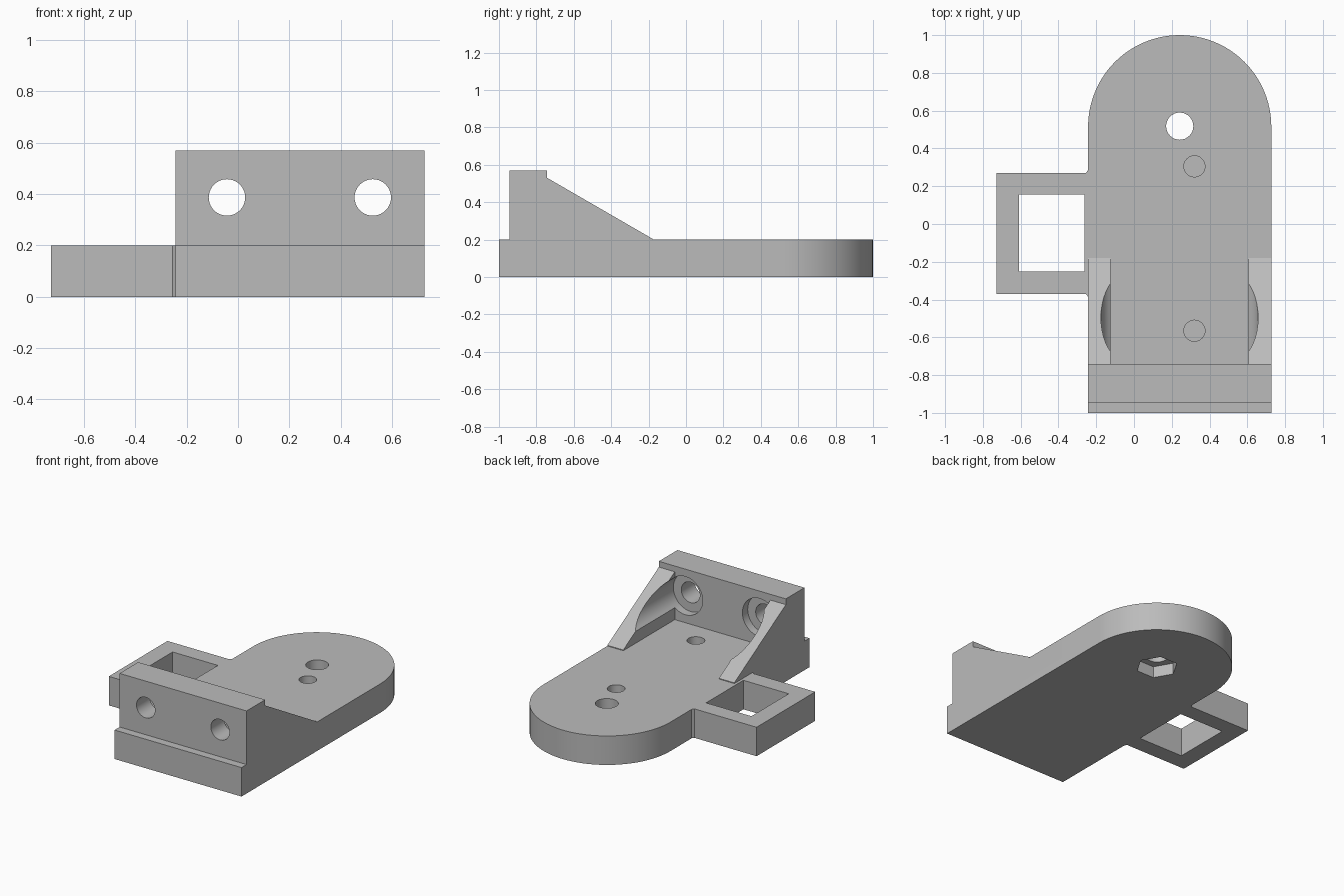
import bpy, bmesh, math
from mathutils import Vector

if "Cube" in bpy.data.objects:
    bpy.data.objects.remove(bpy.data.objects["Cube"])

grey = bpy.data.materials.new("plain grey")
grey.diffuse_color = (0.5, 0.5, 0.5, 1)
grey.use_nodes = True
grey.node_tree.nodes["Principled BSDF"].inputs["Base Color"].default_value = grey.diffuse_color


def prism(name, points, offset):
    """Solid made by pushing a closed outline along an offset."""
    bm = bmesh.new()
    face = bm.faces.new([bm.verts.new(p) for p in points])
    ext = bmesh.ops.extrude_face_region(bm, geom=[face])
    moved = [g for g in ext["geom"] if isinstance(g, bmesh.types.BMVert)]
    bmesh.ops.translate(bm, verts=moved, vec=Vector(offset))
    bmesh.ops.recalc_face_normals(bm, faces=bm.faces)
    mesh = bpy.data.meshes.new(name)
    bm.to_mesh(mesh)
    bm.free()
    mesh.materials.append(grey)
    ob = bpy.data.objects.new(name, mesh)
    bpy.context.collection.objects.link(ob)
    return ob


def box(name, x0, x1, y0, y1, z0, z1):
    return prism(name, [(x0, y0, z0), (x1, y0, z0), (x1, y1, z0), (x0, y1, z0)],
                 (0, 0, z1 - z0))


def ring(r, n):
    return [(r * math.cos(2 * math.pi * i / n), r * math.sin(2 * math.pi * i / n))
            for i in range(n)]


def upright(name, x, y, r, z0, z1, n=32):
    return prism(name, [(x + a, y + b, z0) for a, b in ring(r, n)], (0, 0, z1 - z0))


def lengthwise(name, x, z, r, y0, y1, n=40):
    return prism(name, [(x + a, y0, z + b) for a, b in ring(r, n)], (0, y1 - y0, 0))


def combine(target, tool, operation):
    mod = target.modifiers.new("combine", 'BOOLEAN')
    mod.operation, mod.solver, mod.object = operation, 'EXACT', tool
    bpy.ops.object.select_all(action='DESELECT')
    bpy.context.view_layer.objects.active = target
    target.select_set(True)
    bpy.ops.object.modifier_apply(modifier=mod.name)
    bpy.data.objects.remove(tool)


L, R = -0.243, 0.727            # sides of the main plate
MID, RAD = 0.242, 0.485         # centre and radius of the round end
T, TOP = 0.2, 0.57              # plate thickness, wall height
BACK = -0.742                   # inner face of the wall

# Base plate with a round end
outline = [(L, -1, 0), (R, -1, 0)]
outline += [(MID + RAD * math.cos(math.pi * i / 48),
             0.515 + RAD * math.sin(math.pi * i / 48), 0) for i in range(49)]
body = prism("mounting_bracket", outline, (0, 0, T))

# Upright wall
combine(body, box("wall", L, R, -0.945, BACK, 0.1, TOP), 'UNION')

# Sloping side gussets
for x0, x1 in ((L, -0.125), (0.605, R)):
    side = [(x0, -0.8, 0.1), (x0, -0.18, 0.1), (x0, -0.18, 0.205),
            (x0, BACK, 0.53), (x0, -0.8, 0.53)]
    combine(body, prism("gusset", side, (x1 - x0, 0, 0)), 'UNION')

# Square side loop
loop = box("side_loop", -0.728, -0.2, -0.37, 0.27, 0, T)
combine(body, loop, 'UNION')
# thin strip at the loop joint, then the window
for y0, y1, s in ((-0.37, -0.385, 1), (0.27, 0.285, 1)):
    tri = [(L - 0.012, y0, 0), (L + 0.02, y0, 0), (L + 0.02, y1, 0), (L, y1, 0)]
    combine(body, prism("corner_fillet", tri, (0, 0, T)), 'UNION')
combine(body, box("window", -0.608, -0.262, -0.252, 0.155, -0.1, 0.3), 'DIFFERENCE')

# Wall bolt holes with head clearance
for x in (-0.043, 0.525):
    combine(body, lengthwise("head_clearance", x, 0.387, 0.132, -0.80, 0.0), 'DIFFERENCE')
    combine(body, lengthwise("bolt_hole", x, 0.387, 0.071, -1.1, -0.7), 'DIFFERENCE')

# Through hole with a hexagonal nut pocket underneath
combine(body, upright("pivot_hole", 0.242, 0.518, 0.072, -0.1, 0.3), 'DIFFERENCE')
combine(body, upright("nut_pocket", 0.242, 0.518, 0.135, -0.1, 0.08, 6), 'DIFFERENCE')

# Blind holes in the top
for y in (0.305, -0.565):
    combine(body, upright("blind_hole", 0.32, y, 0.056, 0.06, 0.3, 24), 'DIFFERENCE')

bpy.ops.object.select_all(action='DESELECT')
body.select_set(True)
bpy.context.view_layer.objects.active = body
bpy.ops.object.shade_smooth_by_angle(angle=math.radians(30))
